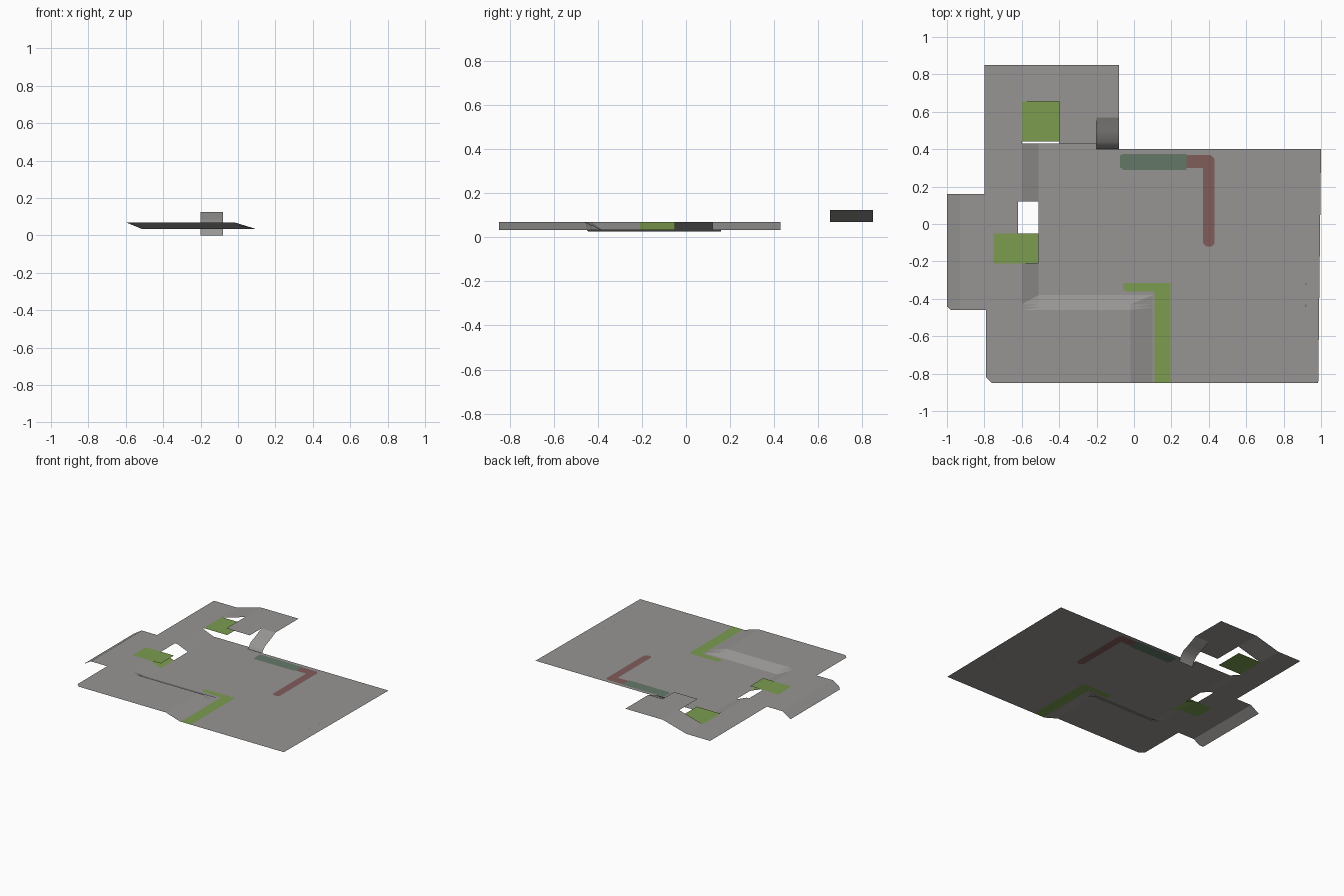
import bpy, bmesh
from mathutils import Vector

if "Cube" in bpy.data.objects:
    bpy.data.objects.remove(bpy.data.objects["Cube"])


def srgb(r, g, b):
    f = lambda c: ((c / 255 + 0.055) / 1.055) ** 2.4 if c > 10 else c / 255 / 12.92
    return (f(r), f(g), f(b), 1)


COLOURS = {"grey": (151, 149, 147), "green": (124, 156, 79),
           "dark_green": (100, 121, 105), "dull_red": (127, 93, 91)}
MATS = []
for n, c in COLOURS.items():
    m = bpy.data.materials.new(n)
    m.diffuse_color = srgb(*c)
    m.use_nodes = True
    m.node_tree.nodes["Principled BSDF"].inputs["Base Color"].default_value = m.diffuse_color
    MATS.append(m)
GREY, GREEN, DARK, RED = range(4)


def clamp(v):
    return max(0.0, min(1.0, v))


def inside(x, y, r):
    return r[0] < x < r[1] and r[2] < y < r[3]


def finish(name, bm, smooth=False):
    me = bpy.data.meshes.new(name)
    bm.to_mesh(me)
    bm.free()
    for m in MATS:
        me.materials.append(m)
    ob = bpy.data.objects.new(name, me)
    bpy.context.collection.objects.link(ob)
    if smooth:
        me.polygons.foreach_set("use_smooth", [True] * len(me.polygons))
    return ob


def sheet(xs, ys, height, keep, colour):
    """Open sheet of grid cells with a height rule, keep rule and colour rule."""
    bm = bmesh.new()
    vs = {}

    def v(x, y):
        if (x, y) not in vs:
            vs[x, y] = bm.verts.new((x, y, height(x, y)))
        return vs[x, y]
    xs, ys = sorted(set(xs)), sorted(set(ys))
    for x0, x1 in zip(xs, xs[1:]):
        for y0, y1 in zip(ys, ys[1:]):
            cx, cy = (x0 + x1) / 2, (y0 + y1) / 2
            if not keep(cx, cy):
                continue
            a, b, c, d = v(x0, y0), v(x1, y0), v(x1, y1), v(x0, y1)
            flat = abs(a.co.z + c.co.z - b.co.z - d.co.z) < 1e-6
            for f in ([(a, b, c, d)] if flat else [(a, b, c), (a, c, d)]):
                bm.faces.new(f).material_index = colour(cx, cy)
    return bm


def chamfer(bm, corner, sx, sy, size, only=None):
    """Cut a corner; remove it, or turn it grey when it is a painted stripe."""
    x, y = corner
    n = Vector((sx, sy, 0)).normalized()
    p = Vector((x - sx * size, y, 0))

    def near(f):
        c = f.calc_center_median()
        return (any(abs(q.co.x - x) < 1e-4 and abs(q.co.y - y) < 1e-4 for q in f.verts)
                and (only is None or f.material_index == only)
                and (c.x - x) * sx < 0 and (c.y - y) * sy < 0)
    fs = [f for f in bm.faces if near(f)]
    geom = fs + list({e for f in fs for e in f.edges}) + list({q for f in fs for q in f.verts})
    if not fs:
        return
    bmesh.ops.bisect_plane(bm, geom=geom, plane_co=p, plane_no=n, dist=1e-6)
    cut = [f for f in bm.faces if near(f) and (f.calc_center_median() - p).dot(n) > 0]
    if only is None:
        bmesh.ops.delete(bm, geom=cut, context='FACES')
    else:
        for f in cut:
            f.material_index = GREY


LOW, HIGH, TOP = 0.033, 0.07, 0.125

# Main floor: low area, raised L-shaped area and drooping left flange
HOLE = (-0.62, -0.51, -0.05, 0.12)
STRIPES = [
    ((-0.75, -0.51, -0.21, -0.05), GREEN),
    ((-0.06, 0.195, -0.36, -0.315), GREEN),
    ((0.11, 0.195, -0.85, -0.36), GREEN),
    ((-0.075, 0.28, 0.29, 0.375), DARK),
    ((0.28, 0.43, 0.30, 0.37), RED),
    ((0.37, 0.43, -0.12, 0.30), RED),
    ((0.915, 0.922, -0.325, -0.318), RED),
    ((0.915, 0.922, -0.445, -0.43), DARK),
]


def floor_height(x, y):
    if x < -0.93:
        return HIGH - 0.044 * (-0.93 - x) / 0.07
    left = clamp((-0.51 - x) / 0.09)
    front = min(clamp((0.1 - x) / 0.12), clamp((-0.38 - y) / 0.08))
    return LOW + (HIGH - LOW) * max(left, front)


def floor_keep(x, y):
    if inside(x, y, HOLE):
        return False
    if x < -0.79:
        return -0.46 < y < 0.16 or y > 0.16 and x > -0.8
    return y < 0.40 or x < -0.6 or (y < 0.43 and x < -0.2)


def floor_colour(x, y):
    return next((c for r, c in STRIPES if inside(x, y, r)), GREY)


xs = [-1, -0.93, -0.8, -0.79, -0.6, -0.2, -0.02, 0.1, 1.0, *HOLE[:2]]
ys = [-0.85, -0.46, -0.38, 0.16, 0.40, 0.43, 0.85, *HOLE[2:]]
for r, c in STRIPES:
    xs += r[:2]
    ys += r[2:]
bm = sheet(xs, ys, floor_height, floor_keep, floor_colour)
chamfer(bm, (-0.79, -0.85), -1, -1, 0.03)
chamfer(bm, (-1, -0.46), -1, -1, 0.02)
# Blunted stripe ends
for corner, sx, sy, s, c in [
        ((-0.06, -0.36), -1, -1, 0.015, GREEN), ((-0.06, -0.315), -1, 1, 0.015, GREEN),
        ((-0.075, 0.29), -1, -1, 0.015, DARK), ((-0.075, 0.375), -1, 1, 0.015, DARK),
        ((0.43, 0.37), 1, 1, 0.02, RED),
        ((0.37, -0.12), -1, -1, 0.015, RED), ((0.43, -0.12), 1, -1, 0.015, RED)]:
    chamfer(bm, corner, sx, sy, s, c)
# The right edge leans in slightly towards the front
for q in bm.verts:
    if q.co.x > 0.99:
        q.co.x -= 0.015 * (0.4 - q.co.y) / 1.25
finish("main_floor", bm)

# Upper deck, reached by a ramp along the back
bm = sheet([-0.6, -0.4, -0.2, -0.08], [0.43, 0.57, 0.655, 0.85],
           lambda x, y: HIGH if x < -0.5 else TOP,
           lambda x, y: y > 0.655 or (x > -0.4 and (x < -0.2 or y > 0.57)),
           lambda x, y: GREY)
finish("upper_deck", bm)

# Curved slope from below the floor up to the deck
bm = bmesh.new()
rows = [[bm.verts.new((x, y, z)) for x in (-0.2, -0.08)]
        for y, z in [(0.395, 0), (0.413, 0.037), (0.44, 0.068), (0.50, 0.092), (0.57, TOP)]]
for a, b in zip(rows, rows[1:]):
    bm.faces.new((a[0], a[1], b[1], b[0]))
finish("curved_slope", bm, True)

# Flat green landings beside the ramps
for name, (x0, x1, y0, y1) in {"back_landing": (-0.6, -0.4, 0.44, 0.66),
                               "side_landing": (-0.6, -0.51, -0.21, -0.05)}.items():
    finish(name, sheet([x0, x1], [y0, y1], lambda x, y: HIGH,
                       lambda x, y: True, lambda x, y: GREEN))
